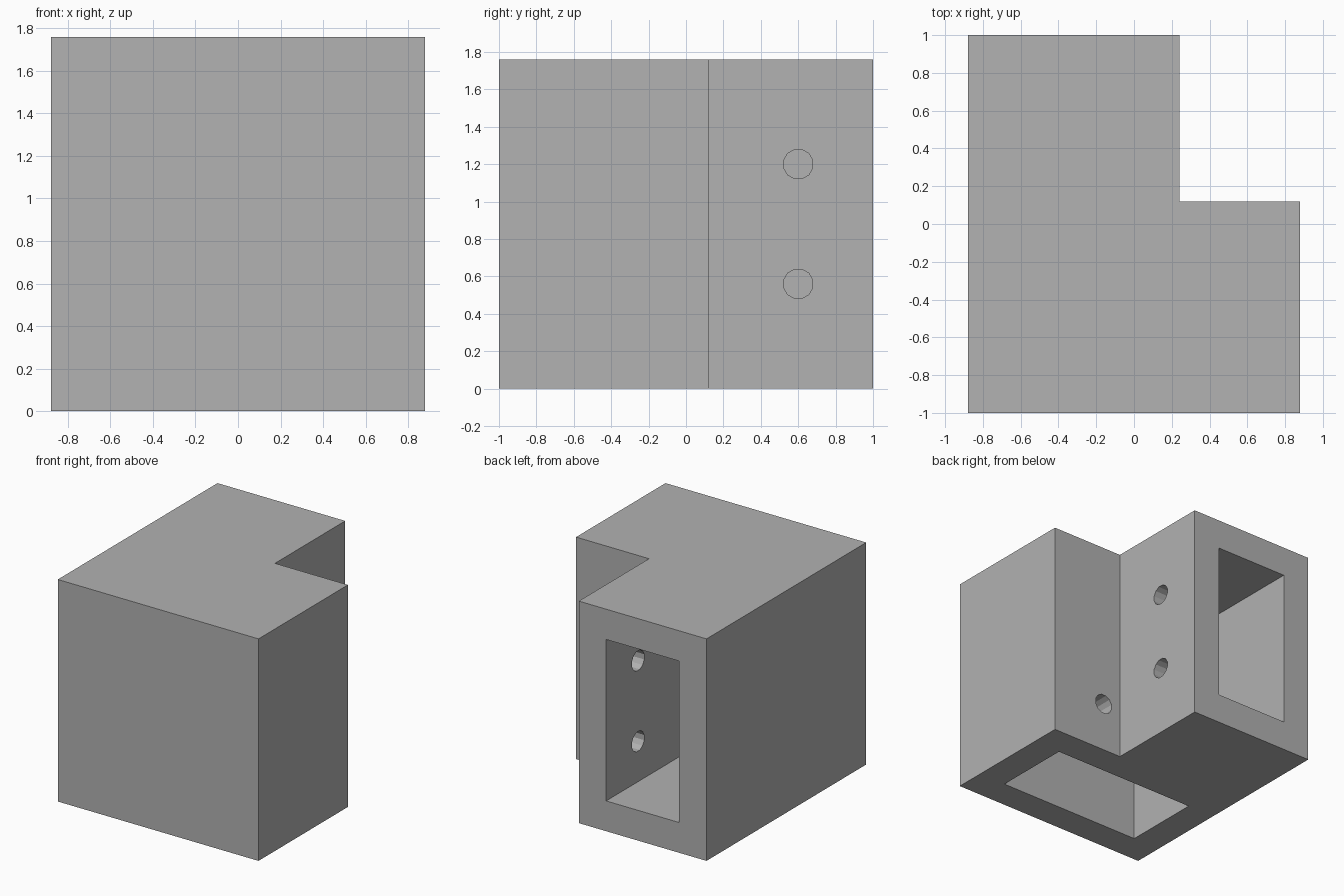
import bpy
import bmesh
from math import pi
from mathutils import Matrix, Vector

default = bpy.data.objects.get("Cube")
if default:
    bpy.data.objects.remove(default, do_unlink=True)

GREY = (0.445, 0.445, 0.445, 1)
HEIGHT = 1.76

mat = bpy.data.materials.new("plain grey")
mat.use_nodes = True
mat.diffuse_color = GREY
mat.node_tree.nodes["Principled BSDF"].inputs["Base Color"].default_value = GREY


def finish(name, bm):
    """Turn a bmesh into a grey object in the scene."""
    bmesh.ops.recalc_face_normals(bm, faces=bm.faces)
    mesh = bpy.data.meshes.new(name)
    bm.to_mesh(mesh)
    bm.free()
    mesh.materials.append(mat)
    obj = bpy.data.objects.new(name, mesh)
    bpy.context.collection.objects.link(obj)
    return obj


def box(name, low, high):
    low, high = Vector(low), Vector(high)
    bm = bmesh.new()
    bmesh.ops.create_cube(bm, size=1)
    bmesh.ops.scale(bm, vec=high - low, verts=bm.verts)
    bmesh.ops.translate(bm, vec=(low + high) / 2, verts=bm.verts)
    return finish(name, bm)


def drill(name, centre, axis, length):
    bm = bmesh.new()
    bmesh.ops.create_cone(bm, cap_ends=True, segments=12, radius1=0.08,
                          radius2=0.08, depth=length,
                          matrix=Matrix.Rotation(pi / 12, 4, "Z"))
    turn = Matrix.Rotation(pi / 2, 4, "Y" if axis == "x" else "X")
    bmesh.ops.transform(bm, matrix=Matrix.Translation(centre) @ turn, verts=bm.verts)
    return finish(name, bm)


# Solid L-shaped block
outline = [(-0.88, -1), (0.88, -1), (0.88, 0.12), (0.24, 0.12), (0.24, 1), (-0.88, 1)]
bm = bmesh.new()
base = bm.faces.new([bm.verts.new((x, y, 0)) for x, y in outline])
top = bmesh.ops.extrude_face_region(bm, geom=[base])["geom"]
bmesh.ops.translate(bm, vec=(0, 0, HEIGHT),
                    verts=[v for v in top if isinstance(v, bmesh.types.BMVert)])
if base.is_valid and not any(len(e.link_faces) == 2 for e in base.edges):
    bm.faces.remove(base)
bmesh.ops.holes_fill(bm, edges=bm.edges)
bracket = finish("corner_bracket", bm)

# Beam socket, leg socket and screw holes
cutters = [
    box("beam_socket", (-0.64, 0.04, 0.24), (0, 1.2, 1.52)),
    box("leg_socket", (-0.64, -0.76, -0.2), (0.64, -0.12, 0.96)),
    drill("leg_screw_hole", (0.4, 0, 0.4), "y", 0.4),
]
for z in (0.56, 1.2):
    cutters.append(drill("beam_screw_hole", (0.12, 0.6, z), "x", 0.4))

bpy.context.view_layer.objects.active = bracket
for cutter in cutters:
    cutter.hide_render = True
    mod = bracket.modifiers.new(cutter.name, "BOOLEAN")
    mod.operation = "DIFFERENCE"
    mod.solver = "EXACT"
    mod.object = cutter
    bpy.ops.object.modifier_apply(modifier=mod.name)
    bpy.data.objects.remove(cutter, do_unlink=True)
